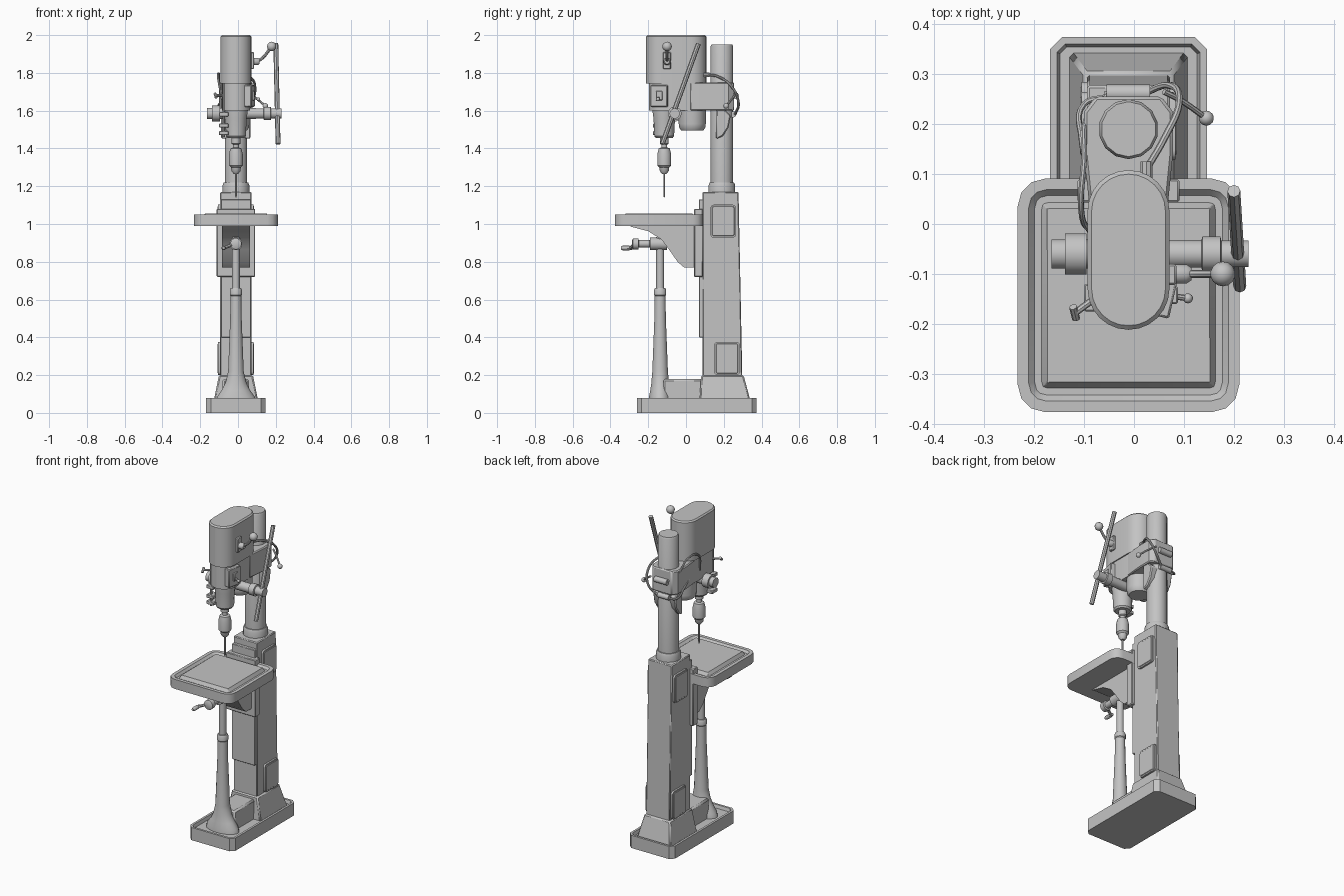
import bpy, bmesh, math
from mathutils import Vector

if "Cube" in bpy.data.objects:
    bpy.data.objects.remove(bpy.data.objects["Cube"], do_unlink=True)

grey = bpy.data.materials.new("machine_grey")
grey.use_nodes = True
COL = (0.55, 0.55, 0.55, 1)
grey.diffuse_color = COL
grey.node_tree.nodes["Principled BSDF"].inputs["Base Color"].default_value = COL
CX = -0.011          # centre line of the machine
SPIN = -0.115        # spindle y
COLY = 0.19          # round column y


def finish(name, bm, bevel=0, segs=1):
    bmesh.ops.recalc_face_normals(bm, faces=bm.faces)
    me = bpy.data.meshes.new(name)
    bm.to_mesh(me)
    bm.free()
    ob = bpy.data.objects.new(name, me)
    bpy.context.collection.objects.link(ob)
    me.materials.append(grey)
    if bevel:
        m = ob.modifiers.new("bevel", "BEVEL")
        m.width, m.segments, m.angle_limit = bevel, segs, math.radians(50)
    shade(ob)
    return ob


def shade(ob):
    bpy.ops.object.select_all(action="DESELECT")
    ob.select_set(True)
    bpy.context.view_layer.objects.active = ob
    bpy.ops.object.shade_smooth_by_angle(angle=math.radians(35))


def rrect(cx, cy, w, h, r, n=4):
    pts = []
    for k, (sx, sy) in enumerate([(1, 1), (-1, 1), (-1, -1), (1, -1)]):
        for i in range(n + 1):
            a = math.pi / 2 * (k + i / n)
            pts.append((cx + sx * (w / 2 - r) + r * math.cos(a),
                        cy + sy * (h / 2 - r) + r * math.sin(a)))
    return pts


def prism(name, pts, lo, hi, axis="z", bevel=0, steps=(), segs=1):
    """Extrude an outline along an axis; steps inset and shift the far face."""
    place = {"z": lambda a, b, d: (a, b, d), "x": lambda a, b, d: (d, a, b),
             "y": lambda a, b, d: (a, d, b)}[axis]
    bm = bmesh.new()
    bottom = bm.faces.new([bm.verts.new(place(a, b, lo)) for a, b in pts])
    ext = bmesh.ops.extrude_face_region(bm, geom=[bottom], use_keep_orig=True)
    shift = Vector(place(0, 0, hi - lo))
    bmesh.ops.translate(bm, vec=shift, verts=[v for v in ext["geom"] if isinstance(v, bmesh.types.BMVert)])
    far = [f for f in ext["geom"] if isinstance(f, bmesh.types.BMFace)][0]
    bmesh.ops.remove_doubles(bm, verts=bm.verts, dist=1e-5)
    bmesh.ops.recalc_face_normals(bm, faces=bm.faces)
    for inset, rise in steps:
        bmesh.ops.inset_region(bm, faces=[far], thickness=inset, use_even_offset=True)
        bmesh.ops.translate(bm, vec=Vector(place(0, 0, rise)), verts=far.verts)
    return finish(name, bm, bevel, segs)


def box(name, x, y, z, bevel=0):
    pts = [(x[0], y[0]), (x[1], y[0]), (x[1], y[1]), (x[0], y[1])]
    return prism(name, pts, z[0], z[1], bevel=bevel)


def lathe(name, profile, x, y, z=0, axis="z", n=16, widen=None):
    """Spin (radius, height) pairs; widen stretches each ring along x."""
    bm = bmesh.new()
    rings = []
    for k, (r, h) in enumerate(profile):
        ring = []
        for i in range(n):
            a = 2 * math.pi * (i + 0.5) / n
            s = widen[k] if widen else 1
            u, v = r * math.cos(a) * s, r * math.sin(a)
            p = {"z": (u, v, h), "x": (h, u, v), "y": (u, h, v)}[axis]
            ring.append(bm.verts.new((x + p[0], y + p[1], z + p[2])))
        rings.append(ring)
    for a, b in zip(rings, rings[1:]):
        for i in range(n):
            bm.faces.new((a[i], a[(i + 1) % n], b[(i + 1) % n], b[i]))
    bm.faces.new(rings[0])
    bm.faces.new(rings[-1])
    return finish(name, bm)


def tube(name, pts, r, smooth=True):
    cu = bpy.data.curves.new(name, "CURVE")
    cu.dimensions, cu.bevel_depth, cu.bevel_resolution = "3D", r, 2
    cu.resolution_u, cu.use_fill_caps = 6, True
    sp = cu.splines.new("BEZIER")
    sp.bezier_points.add(len(pts) - 1)
    for bp, p in zip(sp.bezier_points, pts):
        bp.co = p
        bp.handle_left_type = bp.handle_right_type = "AUTO" if smooth else "VECTOR"
    ob = bpy.data.objects.new(name, cu)
    bpy.context.collection.objects.link(ob)
    cu.materials.append(grey)
    bpy.ops.object.select_all(action="DESELECT")
    ob.select_set(True)
    bpy.context.view_layer.objects.active = ob
    bpy.ops.object.convert(target="MESH")
    shade(bpy.context.object)


def ball(name, loc, r):
    bm = bmesh.new()
    bmesh.ops.create_uvsphere(bm, u_segments=14, v_segments=8, radius=r)
    bmesh.ops.translate(bm, vec=Vector(loc), verts=bm.verts)
    finish(name, bm)


def taper_block(name, w0, w1, ya, yb, z0, z1, bevel):
    bm = bmesh.new()
    rings = [[bm.verts.new((CX + s * w, y, z)) for s, y in ((-1, y[0]), (1, y[0]), (1, y[1]), (-1, y[1]))]
             for w, y, z in ((w0, ya, z0), (w1, yb, z1))]
    for i in range(4):
        j = (i + 1) % 4
        bm.faces.new((rings[0][i], rings[0][j], rings[1][j], rings[1][i]))
    for ring in rings:
        bm.faces.new(ring)
    finish(name, bm, bevel)


# Base tray, pillar foot and square pillar
prism("base", rrect(CX, 0.057, 0.315, 0.635, 0.025, 1), 0, 0.08,
      steps=[(0.014, 0), (0.006, -0.02)])
taper_block("pillar_foot", 0.12, 0.09, (0.07, 0.345), (0.08, 0.305), 0.05, 0.2, 0.008)
taper_block("pillar", 0.083, 0.083, (0.087, 0.298), (0.087, 0.278), 0.19, 1.17, 0.005)
box("foot_bridge", (CX - 0.07, CX + 0.07), (-0.12, 0.1), (0.05, 0.18), 0.01)
box("slide_way", (CX - 0.08, CX + 0.08), (0.068, 0.1), (0.4, 1.13), 0.003)

# Access covers on both sides
for side, s in (("right", -1), ("left", 1)):
    for level, y, z in (("lower", 0.217, 0.288), ("upper", 0.197, 1.015)):
        prism(f"{level}_cover_{side}", rrect(y, z, 0.135, 0.175, 0.018, 3),
              CX + s * 0.07, CX + s * 0.094, "x", steps=[(0.008, 0), (0.003, s * 0.003)])

# Table with drain groove, bracket and slide
prism("table", rrect(CX, -0.143, 0.444, 0.468, 0.055, 3), 0.99, 1.05,
      steps=[(0.022, 0), (0.012, -0.014), (0.014, 0), (0.012, 0.02)])
prism("table_bracket", [(0.06, 1), (-0.31, 1), (-0.29, 0.985), (-0.2, 0.962), (-0.13, 0.918),
                        (-0.09, 0.865), (-0.045, 0.8), (-0.01, 0.77), (0.06, 0.77)],
      CX - 0.075, CX + 0.075, "x")
box("table_slide", (CX - 0.102, CX + 0.102), (0.043, 0.09), (0.72, 1.08), 0.004)

# Lifting screw with flared stand
lathe("screw_stand", [(0.062, 0.06), (0.06, 0.085), (0.053, 0.12), (0.047, 0.16), (0.044, 0.2),
                      (0.042, 0.22), (0.031, 0.5), (0.029, 0.62), (0.033, 0.625), (0.033, 0.65),
                      (0.028, 0.66)], CX, -0.137, widen=[1.75, 1.7, 1.45, 1.2, 1.05] + [1] * 6)
lathe("lifting_screw", [(0.021, 0.6), (0.021, 0.93)], CX, -0.137)

# Crank that raises the table
lathe("crank_shaft", [(0.034, -0.1), (0.034, -0.19), (0.02, -0.192), (0.02, -0.25), (0.03, -0.252),
                      (0.03, -0.28), (0.02, -0.285)], CX, 0, 0.895, "y")
tube("crank_arm", [(CX, -0.265, 0.895), (-0.045, -0.28, 0.885), (-0.075, -0.295, 0.873)], 0.009)
lathe("crank_grip", [(0.008, -0.28), (0.012, -0.3), (0.012, -0.335), (0.007, -0.345)], -0.075, 0, 0.873, "y", 10)

# Round column with collar
lathe("column", [(0.06, 1.16), (0.06, 1.94), (0.055, 1.95)], CX, COLY, n=14)
lathe("column_collar", [(0.072, 1.16), (0.072, 1.205), (0.066, 1.22), (0.06, 1.22)], CX, COLY)

# Drill head: cover, body, motor, column clamp
prism("head_cover", rrect(CX, -0.052, 0.164, 0.32, 0.0819, 6), 1.745, 1.992, steps=[(0.008, 0.008)])
prism("head_body", rrect(CX, -0.052, 0.15, 0.29, 0.0745, 6), 1.6, 1.75)
lathe("motor", [(0.06, 1.495), (0.07, 1.51), (0.073, 1.53), (0.073, 1.76)], CX, 0.033)
prism("head_clamp", [(-0.088, 0.02), (0.066, 0.02), (0.078, 0.14), (0.078, 0.225), (0.055, 0.255),
                     (-0.077, 0.255), (-0.1, 0.225), (-0.1, 0.14)], 1.6, 1.75, bevel=0.006)
prism("clamp_lugs", [(0.16, 1.45), (0.195, 1.465), (0.225, 1.51), (0.237, 1.575), (0.2, 1.61), (0.16, 1.61)],
      CX - 0.078, CX + 0.078, "x", 0.006)

# Spindle, chuck and bit
lathe("quill_housing", [(0.045, 1.455), (0.053, 1.465), (0.058, 1.56), (0.064, 1.6), (0.064, 1.75)], CX, SPIN)
lathe("chuck", [(0.012, 1.265), (0.024, 1.28), (0.027, 1.3), (0.037, 1.31), (0.037, 1.37), (0.03, 1.4),
                (0.016, 1.405), (0.016, 1.42), (0.024, 1.425), (0.024, 1.46)], CX, SPIN)
lathe("drill_bit", [(0.002, 1.14), (0.005, 1.15), (0.005, 1.28)], CX, SPIN, n=8)

# Depth stop on the left-hand front of the head
tube("stop_rod", [(-0.075, -0.16, 1.46), (-0.075, -0.16, 1.75)], 0.006, False)
for z in (1.47, 1.51, 1.57):
    box("stop_block", (-0.1, -0.05), (-0.175, -0.12), (z, z + 0.022), 0.003)
tube("stop_knob_stem", [(-0.08, -0.15, 1.68), (-0.118, -0.178, 1.68)], 0.007, False)
tube("stop_knob_bar", [(-0.122, -0.166, 1.69), (-0.116, -0.19, 1.67)], 0.008, False)

# Feed shaft and long lever
lathe("feed_shaft", [(0.03, -0.165), (0.03, -0.138), (0.042, -0.138), (0.042, -0.095), (0.03, -0.095),
                     (0.028, 0.135), (0.036, 0.137), (0.036, 0.173), (0.027, 0.175), (0.027, 0.229)],
      0, -0.06, 1.585, "x")
tube("feed_lever", [(0.2, 0.066, 1.955), (0.212, -0.125, 1.425)], 0.013, False)

# Speed selector with ball
box("selector_plate", (0.05, 0.085), (-0.122, -0.08), (1.82, 1.91), 0.004)
lathe("selector_hub", [(0.02, 0.08), (0.02, 0.105), (0.013, 0.115)], 0, -0.1, 1.86, "x", 12)
tube("selector_arm", [(0.095, -0.1, 1.86), (0.125, -0.1, 1.875), (0.178, -0.1, 1.94)], 0.008)
ball("selector_ball", (0.178, -0.1, 1.94), 0.025)

# Switch box
prism("switch_box", [(0.03, -0.18), (0.07, -0.19), (0.09, -0.1), (0.04, -0.09)], 1.62, 1.735, bevel=0.004)
box("switch_plate", (0.07, 0.088), (-0.16, -0.125), (1.655, 1.705), 0.003)
tube("switch_key", [(0.08, -0.145, 1.67), (0.108, -0.149, 1.66)], 0.006, False)
ball("switch_knob", (0.108, -0.149, 1.66), 0.01)

# Clamp handle, cable box and cables at the back
tube("clamp_handle", [(0.06, 0.265, 1.69), (0.09, 0.25, 1.67), (0.145, 0.212, 1.625)], 0.006)
ball("clamp_ball", (0.145, 0.212, 1.625), 0.015)
lathe("cable_box", [(0.018, -0.055), (0.018, 0.032)], 0, 0.262, 1.68, "x", 12)
lathe("lower_cable_box", [(0.016, -0.06), (0.016, 0.02)], 0, 0.25, 1.58, "x", 12)
lathe("cable_plug", [(0.013, 0.085), (0.013, 0.125)], 0.025, 0, 1.79, "y", 10)
tube("motor_cable", [(0.025, 0.11, 1.79), (0.06, 0.17, 1.78), (0.09, 0.24, 1.73),
                     (0.07, 0.278, 1.64), (0.015, 0.26, 1.58)], 0.007)
tube("switch_cable", [(-0.085, -0.02, 1.66), (-0.106, 0.03, 1.78), (-0.1, 0.13, 1.79),
                      (-0.095, 0.21, 1.73), (-0.05, 0.26, 1.68)], 0.006)
tube("side_cable", [(-0.09, 0.1, 1.65), (-0.105, 0.17, 1.62), (-0.1, 0.24, 1.58), (-0.055, 0.255, 1.58)], 0.006)
